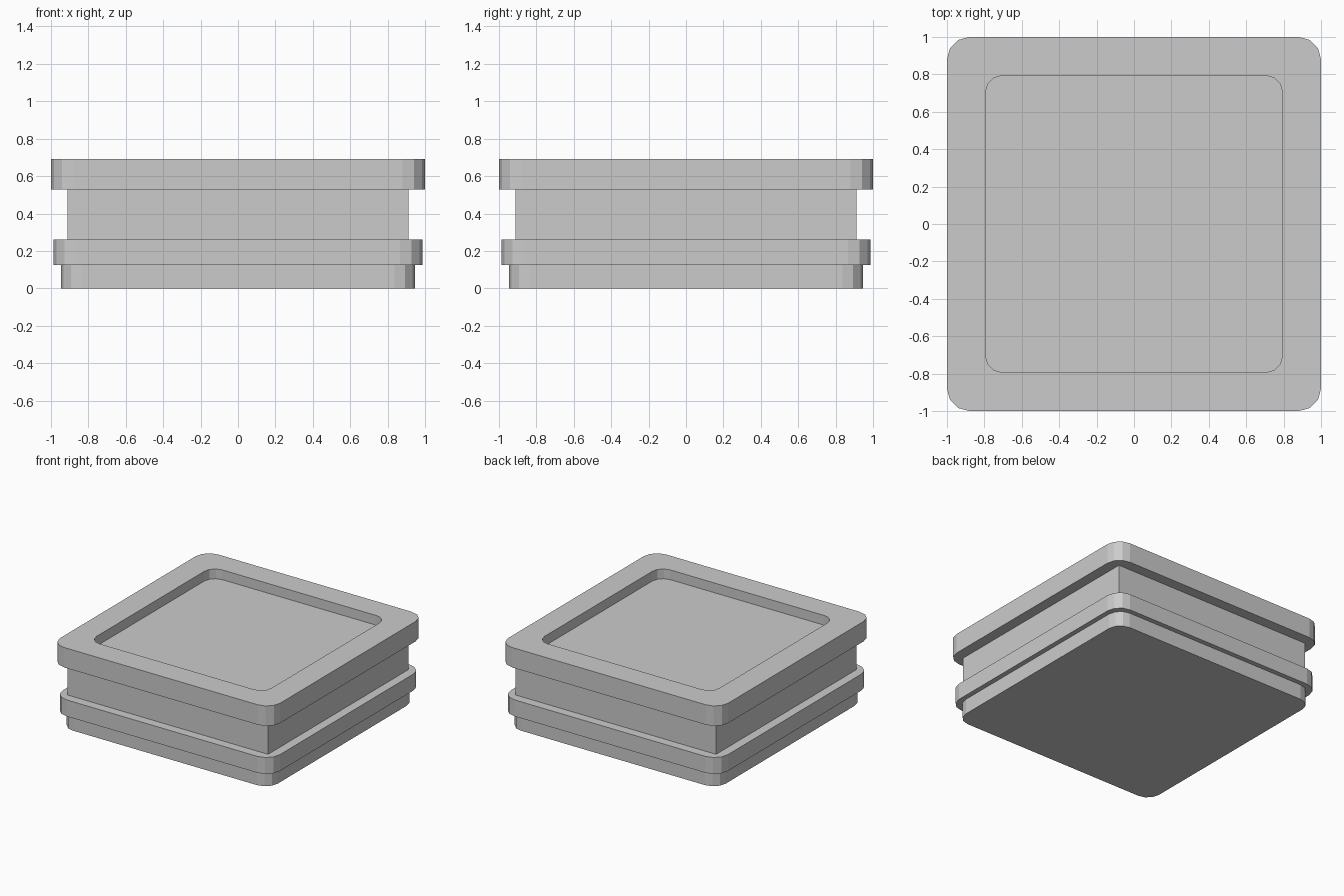
import bpy, bmesh
from math import cos, sin, pi

if "Cube" in bpy.data.objects:
    bpy.data.objects.remove(bpy.data.objects["Cube"])

grey = bpy.data.materials.new("light_grey")
grey.use_nodes = True
grey.diffuse_color = (0.6, 0.6, 0.6, 1)
grey.node_tree.nodes["Principled BSDF"].inputs["Base Color"].default_value = (0.6, 0.6, 0.6, 1)


def rounded_square(half, radius, steps=3):
    """Outline of a square with faceted round corners."""
    points = []
    for corner, (sx, sy) in enumerate([(1, 1), (-1, 1), (-1, -1), (1, -1)]):
        for i in range(steps + 1 if radius else 1):
            a = (corner + i / steps) * pi / 2
            points.append((sx * (half - radius) + radius * cos(a),
                           sy * (half - radius) + radius * sin(a)))
    return points


def lofted(name, sections):
    """Join (half, radius, z) outlines in order and cap both ends."""
    bm = bmesh.new()
    rings = [[bm.verts.new((x, y, z)) for x, y in rounded_square(h, r)]
             for h, r, z in sections]
    for low, high in zip(rings, rings[1:]):
        n = len(low)
        for i in range(n):
            j = (i + 1) % n
            bm.faces.new((low[i], low[j], high[j], high[i]))
    bm.faces.new(rings[0][::-1])
    bm.faces.new(rings[-1])
    bmesh.ops.recalc_face_normals(bm, faces=bm.faces)
    mesh = bpy.data.meshes.new(name)
    bm.to_mesh(mesh)
    bm.free()
    mesh.materials.append(grey)
    obj = bpy.data.objects.new(name, mesh)
    bpy.context.collection.objects.link(obj)
    return obj


# Stacked square tiers
lofted("base_plinth", [(0.947, 0.11, 0), (0.947, 0.11, 0.125)])
lofted("lower_band", [(0.987, 0.12, 0.125), (0.987, 0.12, 0.26)])
lofted("body", [(0.912, 0, 0.26), (0.912, 0, 0.528)])

# Top slab with a shallow tray sunk into it
lofted("top_tray", [(1, 0.12, 0.528), (1, 0.12, 0.692),
                    (0.795, 0.095, 0.692), (0.795, 0.095, 0.612)])
